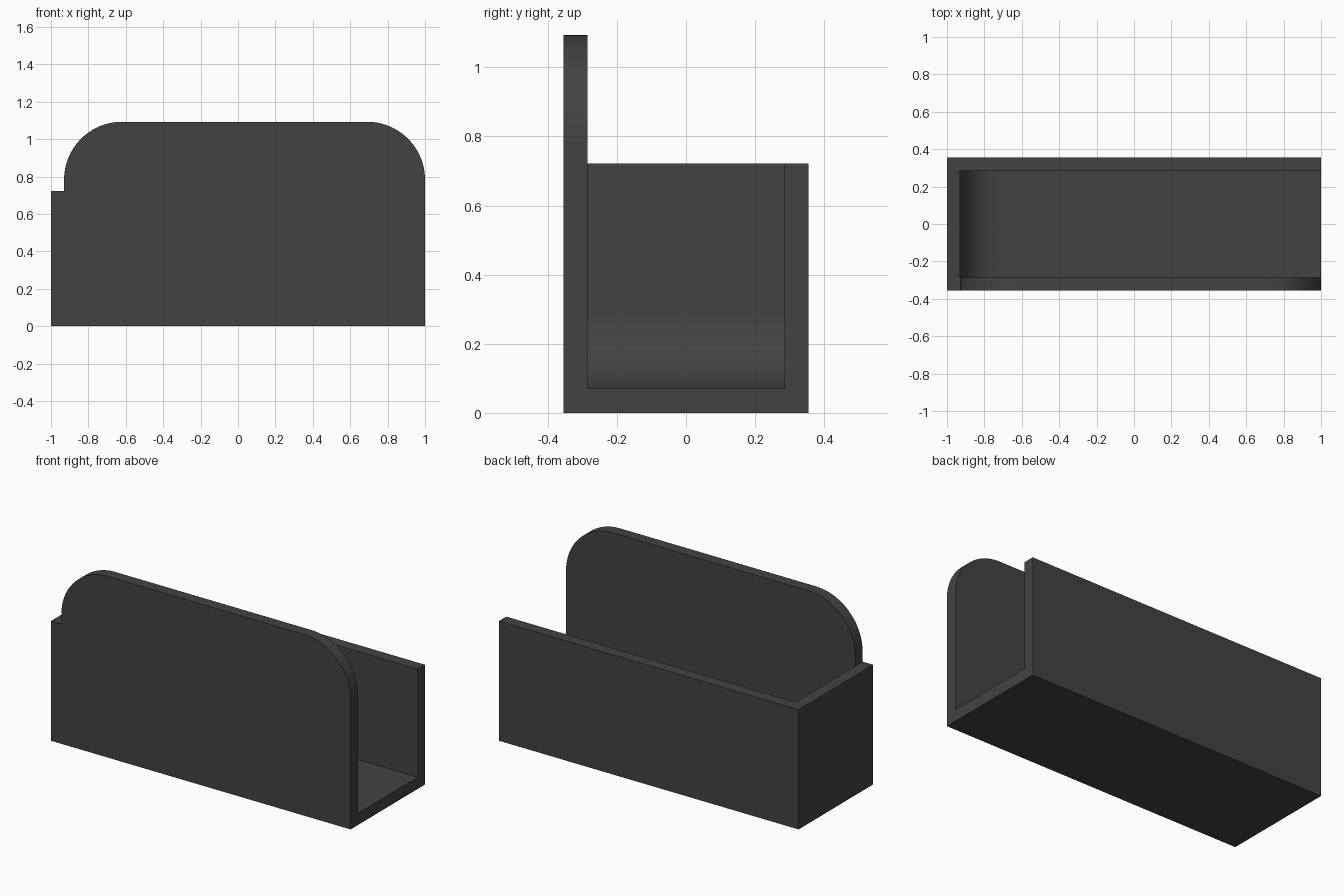
import bpy, bmesh, math

if "Cube" in bpy.data.objects:
    bpy.data.objects.remove(bpy.data.objects["Cube"])

HALF_DEPTH = 0.355
WALL = 0.07
RIM = 0.722      # height of the low walls
TOP = 1.093      # height of the tall front panel
CORNER = 0.31    # rounded corners of the front panel
FILLET = 0.22    # soft bend between floor and end wall


def arc(cx, cz, r, a0, a1, n=24):
    return [(cx + r * math.cos(math.radians(a0 + (a1 - a0) * i / n)),
             cz + r * math.sin(math.radians(a0 + (a1 - a0) * i / n))) for i in range(n + 1)]


def extrude(name, profile, y0, y1):
    """Solid made by sweeping an x-z profile along y."""
    bm = bmesh.new()
    face = bm.faces.new([bm.verts.new((x, y0, z)) for x, z in profile])
    swept = bmesh.ops.extrude_face_region(bm, geom=[face])
    for v in swept["geom"]:
        if isinstance(v, bmesh.types.BMVert):
            v.co.y = y1
    bmesh.ops.recalc_face_normals(bm, faces=bm.faces)
    mesh = bpy.data.meshes.new(name)
    bm.to_mesh(mesh)
    bm.free()
    obj = bpy.data.objects.new(name, mesh)
    bpy.context.collection.objects.link(obj)
    return obj


# Full silhouette swept over the whole depth
left = -1 + WALL
outline = [(-1, 0), (1, 0)]
outline += arc(1 - CORNER, TOP - CORNER, CORNER, 0, 90)
outline += arc(left + CORNER, TOP - CORNER, CORNER, 90, 180)
outline += [(left, RIM), (-1, RIM)]
holder = extrude("open_ended_holder", outline, -HALF_DEPTH, HALF_DEPTH)

# Space above the low walls, behind the tall panel
above = extrude("rim_cutter", [(-1.2, RIM), (1.2, RIM), (1.2, 1.3), (-1.2, 1.3)],
                -HALF_DEPTH + WALL, HALF_DEPTH + 0.2)

# Inner channel, open at the top and at the right end
channel_profile = arc(left + FILLET, WALL + FILLET, FILLET, 180, 270)
channel_profile += [(1.2, WALL), (1.2, 1.3), (left, 1.3)]
channel = extrude("channel_cutter", channel_profile, -HALF_DEPTH + WALL, HALF_DEPTH - WALL)

bpy.context.view_layer.objects.active = holder
holder.select_set(True)
for cutter in (above, channel):
    cutter.hide_render = True
    mod = holder.modifiers.new(cutter.name, "BOOLEAN")
    mod.operation = "DIFFERENCE"
    mod.solver = "EXACT"
    mod.object = cutter
    bpy.ops.object.modifier_apply(modifier=mod.name)
    bpy.data.objects.remove(cutter)

# Colour and shading
charcoal = bpy.data.materials.new("charcoal")
charcoal.diffuse_color = (0.055, 0.055, 0.055, 1)
charcoal.use_nodes = True
charcoal.node_tree.nodes["Principled BSDF"].inputs["Base Color"].default_value = charcoal.diffuse_color
holder.data.materials.clear()
holder.data.materials.append(charcoal)
bpy.ops.object.shade_smooth_by_angle(angle=math.radians(30))
